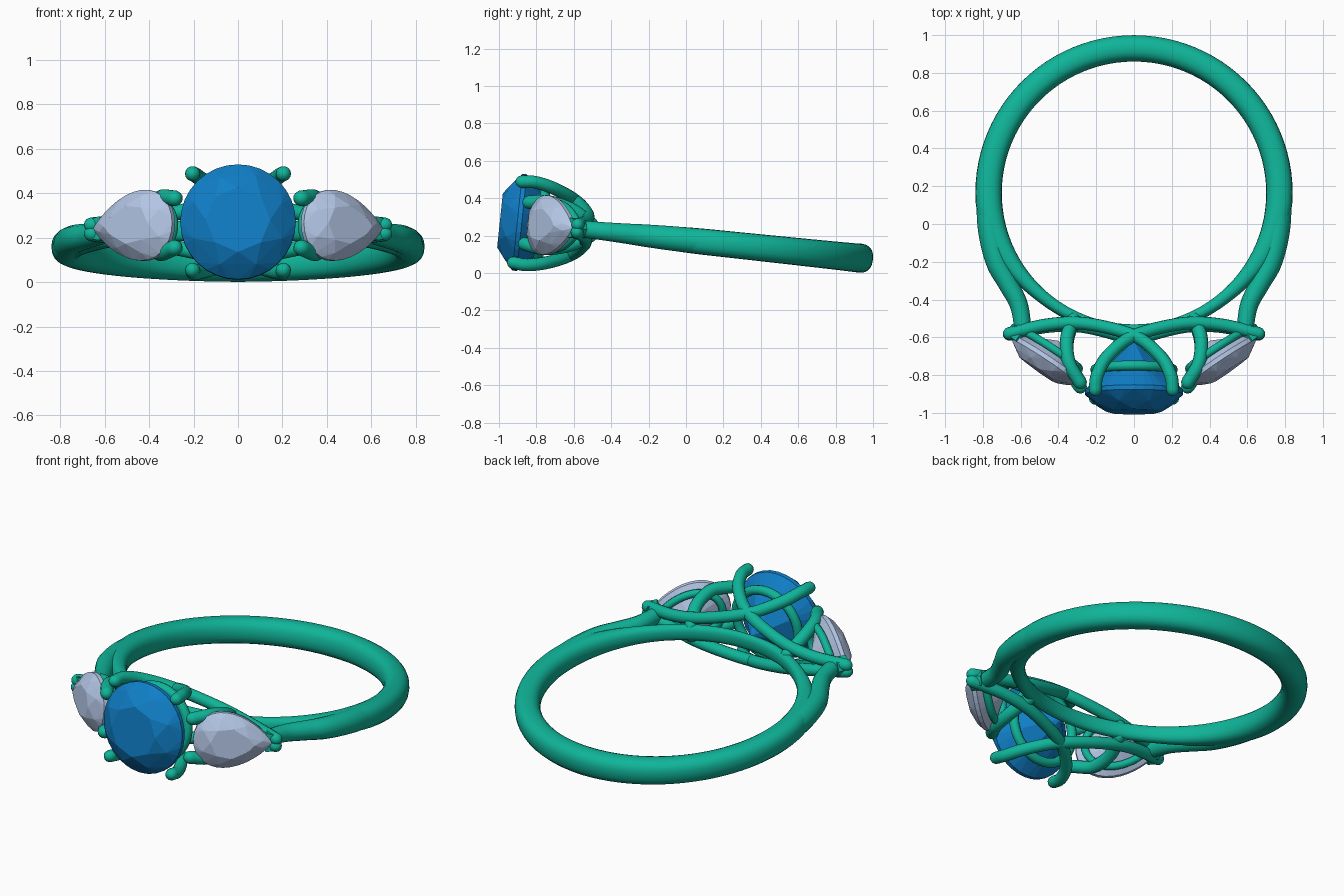
import bpy, bmesh
from math import sin, cos, pi, radians, copysign
from mathutils import Vector, Matrix

if "Cube" in bpy.data.objects:
    bpy.data.objects.remove(bpy.data.objects["Cube"])

# the ring lies tilted, resting on the back of its band
POSE = Matrix.Translation((0, 0, 0.177)) @ Matrix.Rotation(radians(-6), 4, 'X')


def material(name, rgb):
    m = bpy.data.materials.new(name)
    m.diffuse_color = (*rgb, 1)
    m.use_nodes = True
    m.node_tree.nodes["Principled BSDF"].inputs["Base Color"].default_value = m.diffuse_color
    return m


METAL = material("green_metal", (0.005, 0.46, 0.32))
BLUE = material("blue_stone", (0.005, 0.21, 0.57))
PALE = material("pale_stone", (0.45, 0.56, 0.78))


def finish(name, bm, mat, smooth=None):
    bmesh.ops.recalc_face_normals(bm, faces=bm.faces)
    me = bpy.data.meshes.new(name)
    bm.to_mesh(me)
    bm.free()
    me.transform(POSE)
    me.materials.append(mat)
    ob = bpy.data.objects.new(name, me)
    bpy.context.collection.objects.link(ob)
    if smooth:
        bpy.ops.object.select_all(action='DESELECT')
        bpy.context.view_layer.objects.active = ob
        ob.select_set(True)
        bpy.ops.object.shade_smooth_by_angle(angle=radians(smooth))
    return ob


def spline(rows, steps=7):
    """Smooth curve through rows of (x, y, z, half width, half height)."""
    p = [Vector(r) for r in rows]
    p = [2 * p[0] - p[1]] + p + [2 * p[-1] - p[-2]]
    out = []
    for a, b, c, d in zip(p, p[1:], p[2:], p[3:]):
        for k in range(steps):
            t = k / steps
            out.append(0.5 * (2 * b + (c - a) * t + (2 * a - 5 * b + 4 * c - d) * t**2
                              + (3 * b - a - 3 * c + d) * t**3))
    return out + [p[-2]]


def sweep(name, rows, up=(0, 0, 1), closed=False, power=1.0, sides=14):
    """Sweep an oval section along rows; open ends are rounded off."""
    up, n = Vector(up), len(rows)
    secs = []
    for i, r in enumerate(rows):
        a = rows[(i - 1) % n] if closed else rows[max(i - 1, 0)]
        b = rows[(i + 1) % n] if closed else rows[min(i + 1, n - 1)]
        secs.append((Vector(r[:3]), (Vector(b[:3]) - Vector(a[:3])).normalized(), r[3], r[4]))
    if not closed:
        def cap(s, sign):
            return [(s[0] + s[1] * sign * s[2] * sin(k), s[1], s[2] * cos(k), s[3] * cos(k))
                    for k in (0.5, 1.0, 1.4)]
        secs = cap(secs[0], -1)[::-1] + secs + cap(secs[-1], 1)
    bm = bmesh.new()
    rings = []
    for pos, t, w, h in secs:
        side = t.cross(up).normalized()
        top = side.cross(t)
        ring = []
        for k in range(sides):
            c, s = cos(2 * pi * k / sides), sin(2 * pi * k / sides)
            ring.append(bm.verts.new(pos + side * w * copysign(abs(c)**power, c)
                                     + top * h * copysign(abs(s)**power, s)))
        rings.append(ring)
    for i in range(len(rings) if closed else len(rings) - 1):
        a, b = rings[i], rings[(i + 1) % len(rings)]
        for k in range(sides):
            j = (k + 1) % sides
            bm.faces.new((a[k], a[j], b[j], b[k]))
    if not closed:
        bm.faces.new(rings[0])
        bm.faces.new(rings[-1])
    return finish(name, bm, METAL, 50)


def tube(name, pts, r, mx=1, mz=1):
    return sweep(name, spline([(x * mx, y, z * mz, r, r) for x, y, z in pts]))


# band: constant inner radius, slimmer towards the front
band = []
for k in range(96):
    a = 2 * pi * k / 96
    s = min(a, 2 * pi - a)
    f = min(max((s - 1.6) / 0.95, 0), 1)
    f = f * f * (3 - 2 * f)
    w = 0.07 - 0.037 * f - 0.01 * max(s - 2.5, 0)
    h = 0.078 - 0.008 * min(s / 1.6, 1) - 0.024 * f
    band.append((sin(a) * (0.70 + w), 0.165 + cos(a) * (0.70 + w), 0, w, h))
sweep("band", band, closed=True, power=0.85, sides=20)


def gem(name, outline, crown, depth, place, mat, count):
    """Brilliant cut stone as the hull of facet rings; outline(angle) -> (u, v)."""
    rings = [(0.56, crown, 8, 0), (0.82, crown * 0.62, 8, 0.5), (1, 0.012, count, 0),
             (1, -0.012, count, 0), (0.56, -depth * 0.52, 8, 0.5), (0.02, -depth, 8, 0)]
    bm = bmesh.new()
    for scale, height, n, shift in rings:
        for k in range(n):
            u, v = outline(2 * pi * (k + shift) / n)
            bm.verts.new(place(u * scale, v * scale, height))
    res = bmesh.ops.convex_hull(bm, input=bm.verts)
    junk = [e for e in res["geom_interior"] if isinstance(e, bmesh.types.BMVert)]
    bmesh.ops.delete(bm, geom=junk, context='VERTS')
    bmesh.ops.dissolve_limit(bm, angle_limit=radians(1), verts=bm.verts, edges=bm.edges)
    return finish(name, bm, mat)


# round centre stone and the gallery ring under it
gem("centre_stone", lambda a: (0.26 * cos(a), 0.26 * sin(a)), 0.105, 0.27,
    lambda u, v, h: Vector((u, -0.895 - h, v)), BLUE, 32)
sweep("centre_gallery", [(0.205 * cos(a), -0.775, 0.205 * sin(a), 0.027, 0.027)
                         for a in [2 * pi * k / 40 for k in range(40)]],
      up=(0, 1, 0), closed=True, sides=10)


def pear(a):
    return 0.215 * cos(a), 0.195 * sin(a) * abs(sin(a / 2))**0.7


for mx, label in ((1, "right"), (-1, "left")):
    along, out = Vector((0.823 * mx, 0.568, 0)), Vector((0.568 * mx, -0.823, 0))
    middle = Vector((0.467 * mx, -0.722, 0))

    def place(u, v, h):
        return middle + along * u + out * h + Vector((0, 0, v))

    # pear side stone and its gallery ring
    gem(label + "_side_stone", pear, 0.07, 0.12, place, PALE, 32)
    sweep(label + "_side_gallery",
          [(*place(u * 0.8, v * 0.75, -0.06), 0.022, 0.022)
           for u, v in [pear(2 * pi * (k + 0.5) / 40) for k in range(40)]],
          up=out, closed=True, sides=10)

    # V claw holding the point of the pear
    bm = bmesh.new()
    shape = [(0.255, 0), (0.235, 0.05), (0.185, 0.06), (0.165, 0.035),
             (0.165, -0.035), (0.185, -0.06), (0.235, -0.05)]
    lo, hi = [[bm.verts.new(place(u, v * s, h)) for u, v in shape]
              for h, s in ((-0.055, 0.9), (0.012, 0.9))]
    for k in range(7):
        bm.faces.new((lo[k], lo[k - 1], hi[k - 1], hi[k]))
    bm.faces.new(lo)
    bm.faces.new(hi)
    finish(label + "_claw", bm, METAL)

    # outer half of the split shoulder
    sweep(label + "_shoulder", spline(
        [(x * mx, y, 0, w, h) for x, y, w, h in
         ((0.77, 0.15, 0.066, 0.068), (0.76, -0.03, 0.066, 0.068), (0.725, -0.2, 0.06, 0.062),
          (0.665, -0.32, 0.053, 0.055), (0.61, -0.43, 0.048, 0.05), (0.588, -0.55, 0.045, 0.046))]))

    for mz, level in ((1, "upper"), (-1, "lower")):
        # rail from the claw, crossing the middle and ending as a centre prong
        tube(f"{label}_{level}_rail_prong",
             [(-0.66, -0.585, 0.02), (-0.45, -0.54, 0.045), (-0.25, -0.54, 0.085), (0, -0.61, 0.148),
              (0.14, -0.725, 0.198), (0.195, -0.83, 0.222), (0.205, -0.905, 0.218)], 0.034, mx, mz)
        # prong at the blunt end of the side stone
        tube(f"{label}_{level}_side_prong",
             [(0.32, -0.51, 0.03), (0.355, -0.62, 0.095), (0.345, -0.75, 0.125),
              (0.285, -0.855, 0.112)], 0.036, mx, mz)
